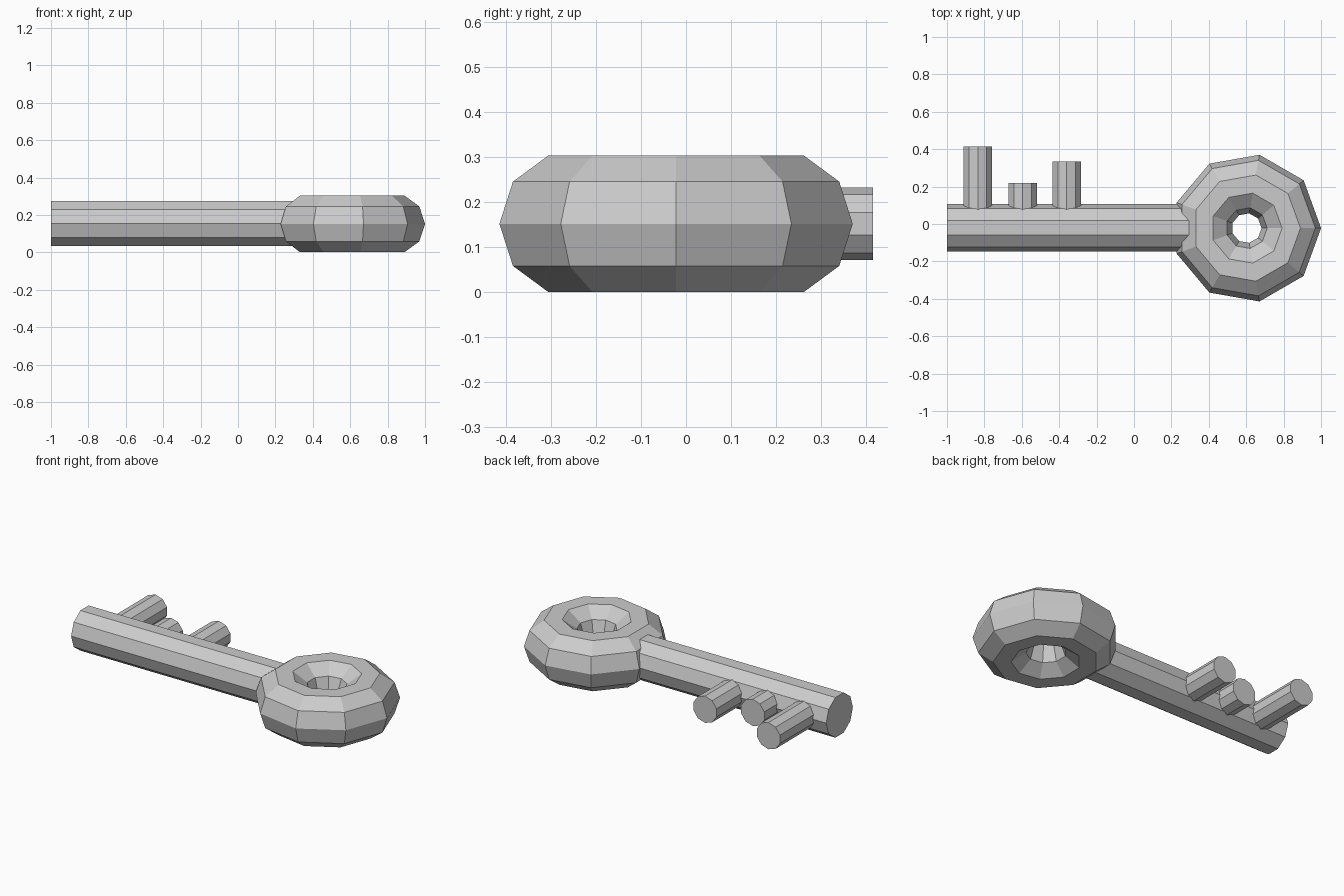
import bpy
from math import pi

if "Cube" in bpy.data.objects:
    bpy.data.objects.remove(bpy.data.objects["Cube"])

CY, CZ = -0.02, 0.152   # key axis


def rod(name, radius, length, centre, rotation):
    bpy.ops.mesh.primitive_cylinder_add(vertices=10, radius=radius, depth=length,
                                        location=centre, rotation=rotation)
    bpy.context.object.name = name


# Ring-shaped handle
bpy.ops.mesh.primitive_torus_add(major_segments=9, minor_segments=10,
                                 major_radius=0.239, minor_radius=0.159,
                                 location=(0.602, CY - 0.002, CZ))
bpy.context.object.name = "key_handle"

# Shaft along x, its inner end buried in the handle
x0, x1 = -1.0, 0.35
rod("key_shaft", 0.126, x1 - x0, ((x0 + x1) / 2, CY, CZ + 0.002), (0, pi / 2, 0))

# Teeth along y, rooted in the shaft: (x, tip y)
for i, (x, tip) in enumerate([(-0.835, 0.415), (-0.595, 0.22), (-0.36, 0.335)]):
    rod(f"key_tooth_{i + 1}", 0.08, tip - CY, (x, (tip + CY) / 2, CZ), (-pi / 2, 0, 0))
